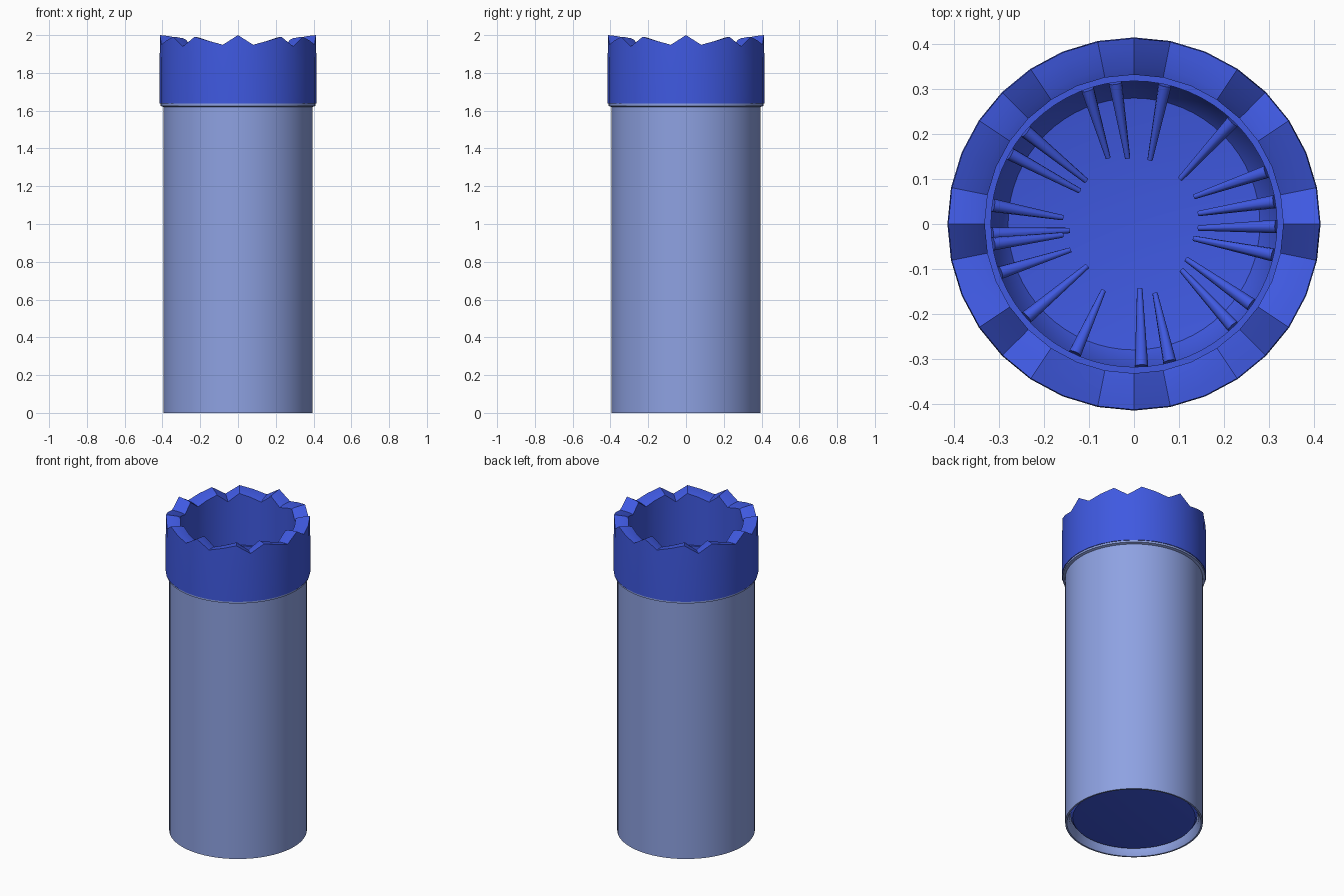
import bpy, bmesh, math, random
from mathutils import Vector

if "Cube" in bpy.data.objects:
    bpy.data.objects.remove(bpy.data.objects["Cube"])

random.seed(4)

def material(name, rgb):
    m = bpy.data.materials.new(name)
    m.diffuse_color = (*rgb, 1)
    m.use_nodes = True
    m.node_tree.nodes["Principled BSDF"].inputs["Base Color"].default_value = m.diffuse_color
    return m

blue = material("blue", (0.05, 0.10, 0.75))
pale = material("pale_blue", (0.27, 0.36, 0.76))

def finish(name, bm, mat, angle=40):
    bmesh.ops.remove_doubles(bm, verts=bm.verts, dist=1e-5)
    bmesh.ops.recalc_face_normals(bm, faces=bm.faces)
    me = bpy.data.meshes.new(name)
    bm.to_mesh(me)
    bm.free()
    ob = bpy.data.objects.new(name, me)
    bpy.context.collection.objects.link(ob)
    me.materials.append(mat)
    bpy.ops.object.select_all(action='DESELECT')
    ob.select_set(True)
    bpy.context.view_layer.objects.active = ob
    bpy.ops.object.shade_smooth_by_angle(angle=math.radians(angle))
    return ob

def lathe(name, profile, mat, sides, closed=True, wave=None):
    """Revolve (radius, z) points; wave(angle, z) shifts the height."""
    bm = bmesh.new()
    rings = []
    for r, z in profile:
        ring = []
        for i in range(sides):
            a = math.tau * i / sides
            dz = wave(a, z) if wave else 0
            ring.append(bm.verts.new((r * math.cos(a), r * math.sin(a), z + dz)))
        rings.append(ring)
    pairs = list(zip(rings, rings[1:]))
    if closed:
        pairs.append((rings[-1], rings[0]))
    else:
        bm.faces.new(rings[0])
        bm.faces.new(rings[-1])
    for p, q in pairs:
        for i in range(sides):
            j = (i + 1) % sides
            bm.faces.new((p[i], p[j], q[j], q[i]))
    return finish(name, bm, mat)

# Outer sleeve with a thin flange under the collar
lathe("outer_sleeve", [(0.395, 0), (0.395, 1.62), (0.41, 1.625), (0.41, 1.637),
                       (0.37, 1.637), (0.37, 0.03), (0.385, 0)], pale, 64)

# Inner tube with a rounded closed bottom
lathe("inner_tube", [(0.325, 0.03), (0.352, 0.034), (0.364, 0.05), (0.364, 1.65),
                     (0.318, 1.65), (0.318, 0.16), (0.28, 0.11), (0.15, 0.09)],
      blue, 64, closed=False)

# Collar with a rippled rim
def ripple(a, z):
    return 0.03 * math.cos(12 * a) if z > 1.9 else 0

lathe("rippled_collar", [(0.415, 1.637), (0.415, 1.85), (0.413, 1.97), (0.39, 1.968),
                         (0.35, 1.962), (0.332, 1.955), (0.332, 1.637)],
      blue, 32, wave=ripple)

# Tapered inner spikes pointing at the axis
angles = [77.5, 97.5, 109, 139.5, 150.5, 172.5, 184, 188, 200, 221, 245.5,
          273, 284.5, 314, 325.5, 347.5, 359, 9, 21.5, 46]
bm = bmesh.new()
for deg in angles:
    a = math.radians(deg)
    b = a + random.uniform(-0.05, 0.05)
    z = random.uniform(0.4, 1.45)
    base = Vector((0.317 * math.cos(a), 0.317 * math.sin(a), z))
    tip_r = random.uniform(0.135, 0.165)
    tip = Vector((tip_r * math.cos(b), tip_r * math.sin(b), z - 0.05))
    d = tip - base
    res = bmesh.ops.create_cone(bm, cap_ends=True, segments=8, radius1=0.015,
                                radius2=0.006, depth=d.length)
    rot = Vector((0, 0, 1)).rotation_difference(d).to_matrix()
    for v in res["verts"]:
        v.co = rot @ v.co + (base + tip) / 2
finish("inner_spikes", bm, blue, 50)
